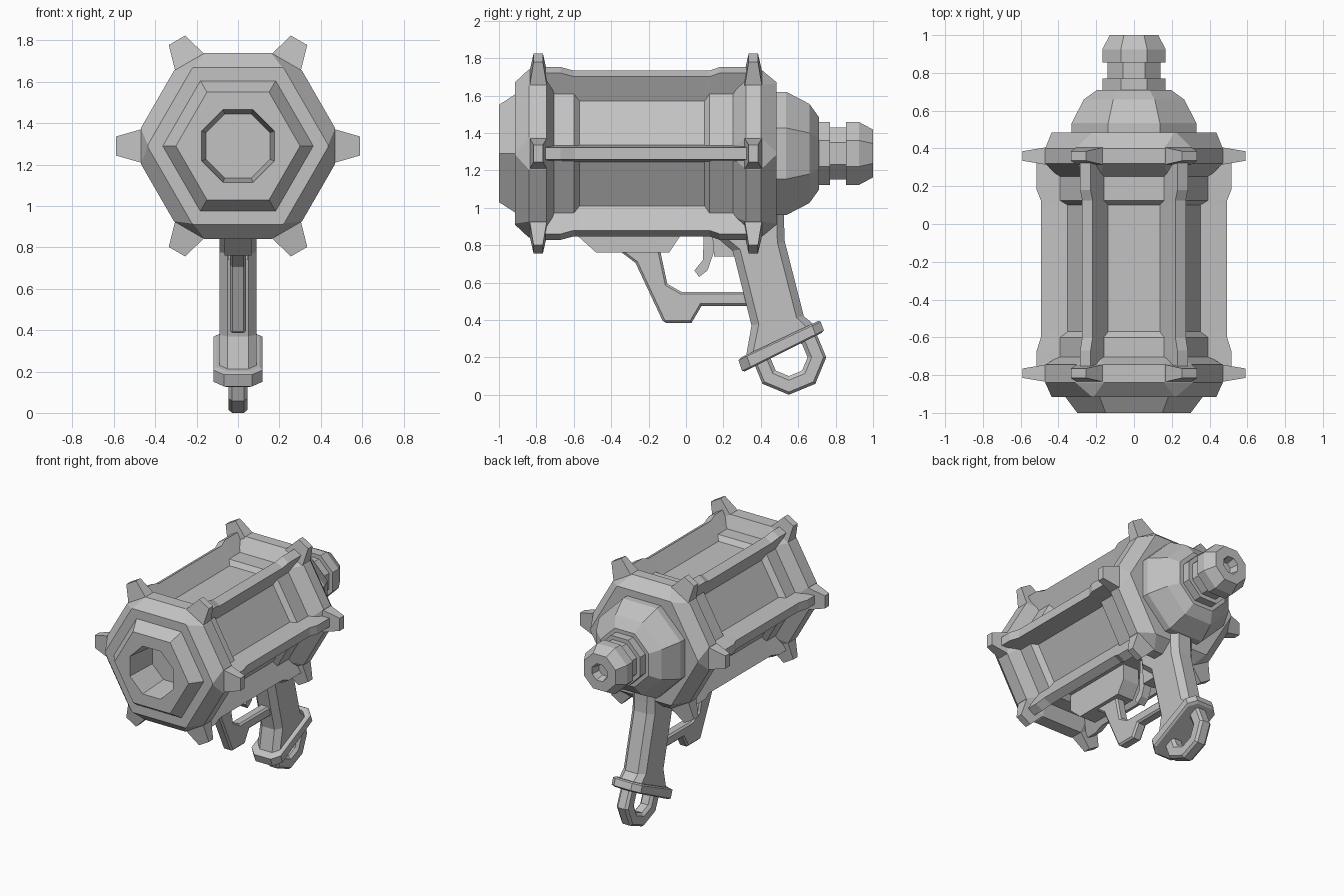
import bpy, bmesh
from math import sin, cos, pi, sqrt, radians
from mathutils import Vector

AXIS_Z = 1.29  # height of the barrel axis

cube = bpy.data.objects.get("Cube")
if cube:
    bpy.data.objects.remove(cube, do_unlink=True)

grey = bpy.data.materials.new("plain_grey")
grey.use_nodes = True
grey.diffuse_color = (0.54, 0.54, 0.54, 1)
grey.node_tree.nodes["Principled BSDF"].inputs["Base Color"].default_value = (0.54, 0.54, 0.54, 1)


def finish(name, bm):
    bmesh.ops.recalc_face_normals(bm, faces=bm.faces)
    mesh = bpy.data.meshes.new(name)
    bm.to_mesh(mesh)
    bm.free()
    mesh.materials.append(grey)
    obj = bpy.data.objects.new(name, mesh)
    bpy.context.collection.objects.link(obj)
    return obj


def loft(name, rings):
    """Skin a list of equal-length point rings and cap both ends."""
    bm = bmesh.new()
    loops = [[bm.verts.new(p) for p in ring] for ring in rings]
    n = len(loops[0])
    for a, b in zip(loops, loops[1:]):
        for i in range(n):
            j = (i + 1) % n
            bm.faces.new((a[i], a[j], b[j], b[i]))
    bm.faces.new(loops[0])
    bm.faces.new(loops[-1])
    return finish(name, bm)


def polar(angle, radius, offset, y):
    """Point at a radius along an angle round the barrel, shifted sideways."""
    return Vector((radius * cos(angle) - offset * sin(angle), y,
                   AXIS_Z + radius * sin(angle) + offset * cos(angle)))


def polygon(sides, apothem, y, turn=0):
    r = apothem / cos(pi / sides)
    return [polar(2 * pi * i / sides + turn, r, 0, y) for i in range(sides)]


def cut_hexagon(y, apothem, corner):
    """Hexagon whose corners are trimmed at the given radius."""
    half = 2 * apothem - sqrt(3) * corner
    return [polar(k * pi / 3, corner, s * half, y) for k in range(6) for s in (-1, 1)]


def railed_hexagon(y, panel, panel_half, rail):
    """Hexagon of sunken panels with a raised rail at each corner."""
    pts = []
    for k in range(6):
        pts += [polar(k * pi / 3, rail, s * 0.032, y) for s in (-1, 1)]
        pts += [polar((k + 0.5) * pi / 3, panel, s * panel_half, y) for s in (-1, 1)]
    return pts


def plate(name, outline, half, chamfer=0):
    """Side outline (y, z) extruded symmetrically across x."""
    obj = loft(name, [[(x, y, z) for y, z in outline] for x in (-half, half)])
    if chamfer:
        mod = obj.modifiers.new("chamfer", 'BEVEL')
        mod.width, mod.segments = chamfer, 1
        mod.limit_method, mod.angle_limit = 'ANGLE', radians(60)
    return obj


def chamfered_section(front, back, half, c):
    """Octagonal section between a front and a back point (y, z)."""
    f, b = Vector((0, *front)), Vector((0, *back))
    d = (b - f).normalized() * c
    x, n = Vector((half, 0, 0)), Vector((half - c, 0, 0))
    return [f - n, f + n, f + d + x, b - d + x, b + n, b - n, b - d - x, f + d - x]


# Barrel with sunken panels and corner rails
END, MID, RAIL = (0.36, 0.16), (0.326, 0.137), (0.515, 0.493)
loft("barrel", [
    railed_hexagon(-0.76, *END, RAIL[0]), railed_hexagon(-0.67, *END, RAIL[0]),
    railed_hexagon(-0.60, *END, RAIL[1]), railed_hexagon(-0.57, *MID, RAIL[1]),
    railed_hexagon(0.10, *MID, RAIL[1]), railed_hexagon(0.125, *END, RAIL[1]),
    railed_hexagon(0.18, *END, RAIL[0]), railed_hexagon(0.34, *END, RAIL[0])])

# Collars at both ends
front_collar = loft("front_collar", [
    cut_hexagon(-0.915, 0.38, 0.436), cut_hexagon(-0.84, 0.45, 0.47),
    cut_hexagon(-0.745, 0.45, 0.47), cut_hexagon(-0.70, 0.35, 0.395)])
loft("rear_collar", [
    cut_hexagon(0.245, 0.35, 0.395), cut_hexagon(0.32, 0.45, 0.47),
    cut_hexagon(0.40, 0.45, 0.47), cut_hexagon(0.485, 0.38, 0.436)])

# Tapered studs on the collar corners
for label, y in (("front", -0.79), ("rear", 0.36)):
    for k in range(6):
        loft(f"{label}_stud_{k + 1}", [
            [polar(k * pi / 3, r, sx * w, y + sy * t)
             for sx, sy in ((-1, -1), (1, -1), (1, 1), (-1, 1))]
            for r, w, t in ((0.44, 0.088, 0.05), (0.47, 0.08, 0.045), (0.59, 0.046, 0.025))])

# Muzzle with an eight-sided bore
muzzle = loft("muzzle", [polygon(6, a, y) for y, a in ((-1, 0.26), (-0.915, 0.315), (-0.82, 0.315))])
bore = loft("bore_cutter", [polygon(8, a, y, pi / 8) for y, a in ((-1.02, 0.177), (-0.77, 0.155))])
bore.hide_render = True
bore.hide_viewport = True
bore.display_type = 'WIRE'
for part in (muzzle, front_collar):
    cut = part.modifiers.new("bore", 'BOOLEAN')
    cut.operation, cut.object, cut.solver = 'DIFFERENCE', bore, 'EXACT'

# Rear dome, neck and hollow knob
dome = [(0.45, 0.33), (0.535, 0.33), (0.66, 0.265), (0.71, 0.195), (0.71, 0.168),
        (0.77, 0.168), (0.77, 0.14), (0.855, 0.14), (0.855, 0.168), (0.925, 0.168),
        (1.0, 0.128), (1.0, 0.06), (0.94, 0.045)]
loft("rear_dome", [polygon(8, a, y, pi / 8) for y, a in dome])

# Underside block, trigger and trigger guard
plate("under_block", [(-0.58, 0.98), (-0.58, 0.85), (-0.48, 0.76), (-0.09, 0.76),
                      (-0.03, 0.85), (-0.03, 0.98)], 0.065)
plate("trigger_mount", [(0.13, 0.98), (0.15, 0.74), (0.3, 0.74), (0.3, 0.98)], 0.045)
plate("trigger", [(0.10, 0.98), (0.09, 0.72), (0.045, 0.665), (0.07, 0.63),
                  (0.115, 0.665), (0.155, 0.78), (0.16, 0.98)], 0.03)
plate("trigger_guard", [(-0.37, 0.78), (-0.27, 0.705), (-0.12, 0.385), (0.03, 0.385),
                        (0.083, 0.475), (0.34, 0.475), (0.34, 0.55), (-0.024, 0.55),
                        (-0.1, 0.593), (-0.14, 0.78)], 0.038, 0.012)

# Grip and its slanted end band
loft("grip", [chamfered_section(f, b, 0.09, 0.04) for f, b in (
    ((0.13, 0.98), (0.525, 1.02)), ((0.155, 0.85), (0.525, 0.9)), ((0.25, 0.77), (0.528, 0.82)),
    ((0.35, 0.37), (0.63, 0.42)), ((0.32, 0.2), (0.69, 0.37)))])
loft("grip_band", [chamfered_section(f, b, half, 0.05) for f, b, half in (
    ((0.295, 0.2), (0.708, 0.395), 0.105), ((0.28, 0.185), (0.72, 0.39), 0.118),
    ((0.3, 0.128), (0.737, 0.345), 0.118), ((0.315, 0.125), (0.725, 0.33), 0.105))])

# Eight-sided lanyard loop with chamfered section
bm = bmesh.new()
section = [(0.2, 0.028), (0.185, 0.046), (0.122, 0.046), (0.1, 0.028)]
section += [(r, -x) for r, x in reversed(section)]
loops = [[bm.verts.new((x, 0.55 + r * cos(i * pi / 4), 0.2 + r * sin(i * pi / 4)))
          for r, x in section] for i in range(8)]
for i in range(8):
    a, b = loops[i], loops[(i + 1) % 8]
    for j in range(len(section)):
        k = (j + 1) % len(section)
        bm.faces.new((a[j], a[k], b[k], b[j]))
finish("lanyard_loop", bm)
